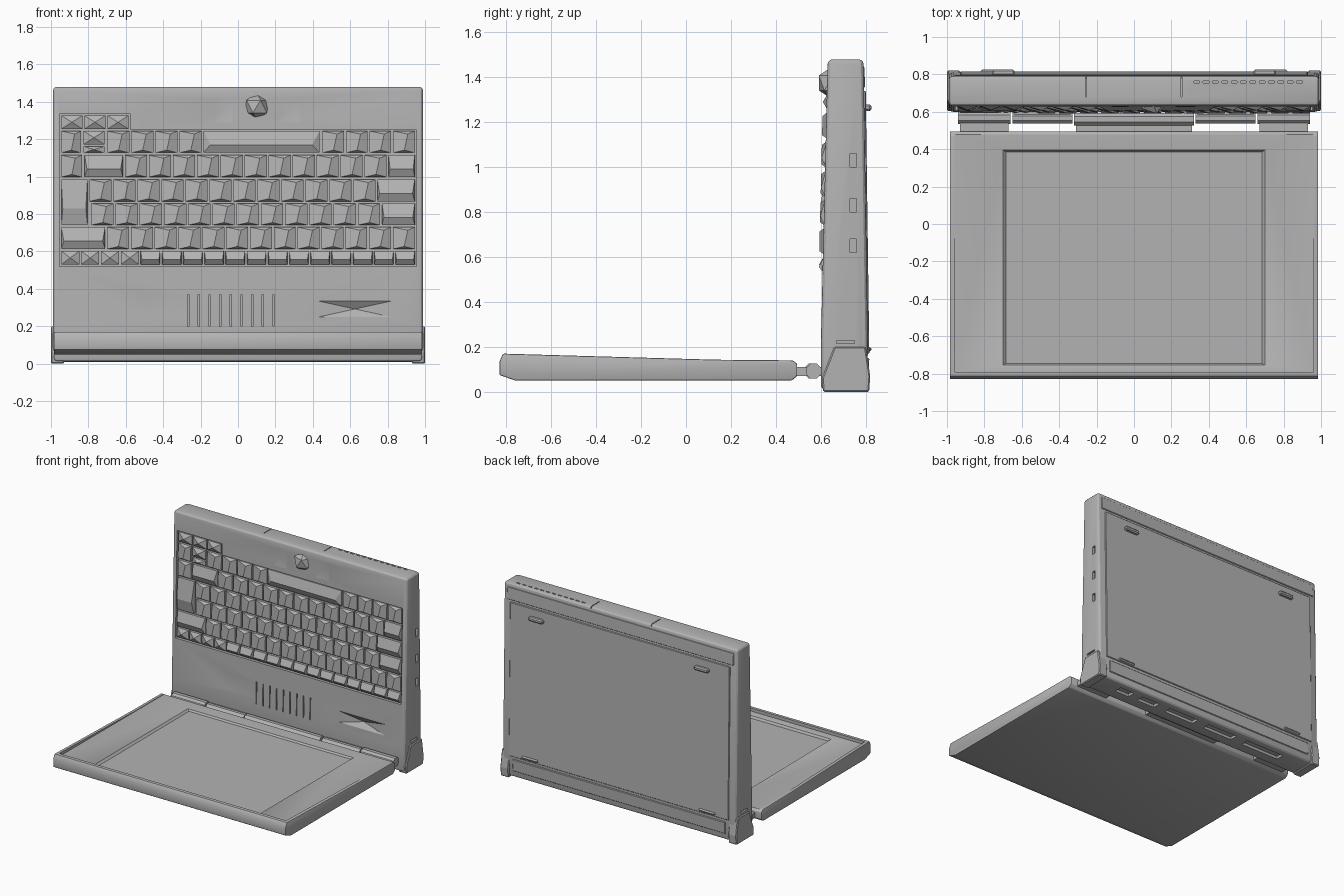
import bpy, bmesh, math
from mathutils import Vector

old = bpy.data.objects.get("Cube")
if old:
    bpy.data.objects.remove(old, do_unlink=True)

grey = bpy.data.materials.new("plain grey")
grey.use_nodes = True
grey.diffuse_color = (0.45, 0.45, 0.45, 1)
grey.node_tree.nodes["Principled BSDF"].inputs["Base Color"].default_value = (0.45, 0.45, 0.45, 1)


def finish(name, bm):
    bmesh.ops.recalc_face_normals(bm, faces=bm.faces)
    mesh = bpy.data.meshes.new(name)
    bm.to_mesh(mesh)
    bm.free()
    mesh.materials.append(grey)
    ob = bpy.data.objects.new(name, mesh)
    bpy.context.collection.objects.link(ob)
    return ob


def activate(ob):
    bpy.ops.object.select_all(action='DESELECT')
    ob.select_set(True)
    bpy.context.view_layer.objects.active = ob


def bevel(ob, width, segments=2):
    mod = ob.modifiers.new("bevel", 'BEVEL')
    mod.width, mod.segments = width, segments
    activate(ob)
    bpy.ops.object.modifier_apply(modifier=mod.name)


def smooth(ob):
    activate(ob)
    bpy.ops.object.shade_smooth_by_angle(angle=math.radians(25))


def cut(ob, bm):
    cutter = finish("cutter", bm)
    cutter.hide_render = True
    mod = ob.modifiers.new("cut", 'BOOLEAN')
    mod.operation, mod.solver, mod.object = 'DIFFERENCE', 'EXACT', cutter
    activate(ob)
    bpy.ops.object.modifier_apply(modifier=mod.name)
    bpy.data.objects.remove(cutter, do_unlink=True)


def rings(bm, loops):
    """Bridge closed loops of equal length and cap both ends."""
    vs = [[bm.verts.new(p) for p in loop] for loop in loops]
    n = len(vs[0])
    for a, b in zip(vs, vs[1:]):
        for i in range(n):
            bm.faces.new((a[i], a[(i + 1) % n], b[(i + 1) % n], b[i]))
    bm.faces.new(vs[0])
    bm.faces.new(vs[-1])


def box(bm, x0, x1, y0, y1, z0, z1):
    rings(bm, [[(x0, y0, z), (x1, y0, z), (x1, y1, z), (x0, y1, z)] for z in (z0, z1)])


def extrude_x(bm, profile, x0, x1):
    rings(bm, [[(x, y, z) for y, z in profile] for x in (x0, x1)])


def face_y(z):
    """Depth of the gently sloping keyboard face."""
    return 0.60 + 0.024 * (z - 0.2)


def ridge(bm, x0, x1, z0, z1, kind, back, top, mid=0.0):
    """Rectangular block whose outer end rises to a ridge or a point."""
    w, h = x1 - x0, z1 - z0
    ends = {"wide": ((0.06, 0.36), (0.94, 0.36)),
            "point": ((0.5, 0.5), (0.5, 0.5)),
            "key": ((0.52, 0.12), (0.68, 0.86))}[kind]
    rect = [(x0, z0), (x1, z0), (x1, z1), (x0, z1)]
    a = [bm.verts.new((x, face_y(z) + back, z)) for x, z in rect]
    b = [bm.verts.new((x, face_y(z) + mid, z)) for x, z in rect]
    p, q = [bm.verts.new((x0 + u * w, face_y(z0 + v * h) + top, z0 + v * h)) for u, v in ends]
    bm.faces.new(a)
    for i in range(4):
        j = (i + 1) % 4
        bm.faces.new((a[i], a[j], b[j], b[i]))
    if kind == "wide":
        groups = ((b[0], b[1], q, p), (b[1], b[2], q), (b[2], b[3], p, q), (b[3], b[0], p))
    else:
        groups = ((b[0], b[1], p), (b[1], b[2], q, p), (b[2], b[3], q), (b[3], b[0], p, q))
    for g in groups:
        bm.faces.new(g)
    if kind == "point":
        bmesh.ops.remove_doubles(bm, verts=[p, q], dist=1e-5)


# Upright keyboard case
bm = bmesh.new()
extrude_x(bm, [(0.60, 0.01), (0.805, 0.01), (0.81, 0.2), (0.79, 1.48), (face_y(1.48), 1.48), (0.60, 0.2)], -0.99, 0.99)
case = finish("keyboard_case", bm)
bevel(case, 0.022, 3)

# Keyboard well and the arrow key notch
bm = bmesh.new()
for x0, x1, z0, z1 in ((-0.955, 0.955, 0.52, 1.25), (-0.955, -0.575, 1.2, 1.335)):
    rings(bm, [[(x0, face_y(z) + d, z) if s < 0 else (x1, face_y(z) + d, z)
                for s, z in ((-1, z0), (1, z0), (1, z1), (-1, z1))] for d in (-0.05, 0.022)])
    cut(case, bm)
    bm = bmesh.new()

# Palm rest hollows, click wings, grille slots
ridge(bm, 0.43, 0.82, 0.25, 0.335, "point", -0.03, 0.03)
ridge(bm, -0.5, -0.28, 0.25, 0.37, "point", -0.03, 0.02)
ridge(bm, -0.12, -0.03, 1.29, 1.42, "point", -0.03, 0.012)
ridge(bm, 0.22, 0.33, 1.29, 1.42, "point", -0.03, 0.012)
for i in range(9):
    x = -0.27 + i * 0.057
    box(bm, x, x + 0.007, 0.55, 0.615, 0.2, 0.37)
# Top door seams, side slots and underside ports
for x in (-0.26, 0.25):
    box(bm, x, x + 0.006, 0.68, 0.85, 1.465, 1.6)
for i in range(12):
    x = 0.32 + i * 0.05
    box(bm, x, x + 0.03, 0.755, 0.765, 1.465, 1.6)
for s in (-1, 1):
    a, b = sorted((s * 0.975, s * 1.1))
    box(bm, a, b, 0.67, 0.75, 0.215, 0.228)
for z in (0.62, 0.8, 1.0):
    box(bm, 0.97, 1.1, 0.73, 0.76, z, z + 0.06)
for x0, x1 in ((-0.72, -0.4), (-0.3, -0.05), (0.05, 0.3), (0.4, 0.55), (0.63, 0.75)):
    box(bm, x0, x1, 0.69, 0.75, -0.1, 0.03)
cut(case, bm)
smooth(case)

# Corner feet at the hinge edge
bm = bmesh.new()
for s in (-1, 1):
    a, b = sorted((s * 0.93, s * 1.0))
    extrude_x(bm, [(0.61, 0.0), (0.815, 0.0), (0.82, 0.07), (0.80, 0.2), (0.66, 0.2), (0.605, 0.06)], a, b)
feet = finish("corner_feet", bm)
bevel(feet, 0.006, 1)

# Underside panel, lower strip and pads on the back
bm = bmesh.new()
extrude_x(bm, [(0.79, 0.17), (0.816, 0.17), (0.800, 1.34), (0.78, 1.34)], -0.93, 0.93)
extrude_x(bm, [(0.79, 0.06), (0.812, 0.06), (0.816, 0.15), (0.79, 0.15)], -0.9, 0.9)
extrude_x(bm, [(0.78, 1.355), (0.798, 1.355), (0.793, 1.45), (0.78, 1.45)], -0.96, 0.96)
panel = finish("back_panel", bm)
bevel(panel, 0.004, 1)
bm = bmesh.new()
for s in (-1, 1):
    box(bm, s * 0.7 - 0.06, s * 0.7 + 0.06, 0.79, 0.825, 1.25, 1.28)
    box(bm, s * 0.75 - 0.07, s * 0.75 + 0.07, 0.80, 0.826, 0.18, 0.2)
pads = finish("back_pads", bm)
bevel(pads, 0.008, 1)

# Key rows: bottom, top, then runs of (kind, left, right, count)
rows = [
    (1.252, 1.33, [("point", -0.95, -0.58, 3)]),
    (1.125, 1.247, [("key", -0.95, -0.835, 1), ("key", -0.705, -0.19, 4),
                    ("wide", -0.19, 0.44, 1), ("key", 0.445, 0.95, 4)]),
    (1.17, 1.247, [("point", -0.83, -0.71, 1)]),
    (1.125, 1.165, [("point", -0.83, -0.71, 1)]),
    (0.995, 1.118, [("key", -0.95, -0.83, 1), ("wide", -0.825, -0.61, 1),
                    ("key", -0.61, 0.8, 11), ("wide", 0.8, 0.95, 1)]),
    (0.865, 0.988, [("key", -0.80, 0.74, 12), ("wide", 0.74, 0.95, 1)]),
    (0.738, 0.988, [("wide", -0.95, -0.80, 1)]),
    (0.738, 0.86, [("key", -0.79, 0.765, 12), ("wide", 0.765, 0.95, 1)]),
    (0.61, 0.733, [("wide", -0.95, -0.705, 1), ("key", -0.705, 0.95, 13)]),
    (0.527, 0.605, [("point", -0.95, -0.525, 4), ("wide", -0.525, 0.95, 13)]),
]
for n, (z0, z1, runs) in enumerate(rows):
    bm = bmesh.new()
    for kind, x0, x1, count in runs:
        w = (x1 - x0) / count
        for i in range(count):
            ridge(bm, x0 + i * w + 0.005, x0 + (i + 1) * w - 0.005, z0 + 0.003, z1 - 0.003,
                  kind, 0.03, -0.017, 0.004)
    finish("key_row_%d" % (n + 1), bm)

# Pointing ball in its socket ring
bm = bmesh.new()
bmesh.ops.create_icosphere(bm, subdivisions=1, radius=0.075)
bmesh.ops.translate(bm, verts=bm.verts, vec=Vector((0.1, 0.655, 1.375)))
finish("pointing_ball", bm)

# Screen lid lying flat
bm = bmesh.new()
extrude_x(bm, [(-0.83, 0.075), (-0.76, 0.05), (0.47, 0.05), (0.495, 0.07), (0.495, 0.125),
               (0.475, 0.14), (0.13, 0.143), (-0.815, 0.17), (-0.83, 0.135)], -0.985, 0.985)
lid = finish("screen_lid", bm)
bevel(lid, 0.006, 2)


def lid_ring(x, y0, y1, z0, z1):
    return [(-x, y0, z0), (x, y0, z0), (x, y1, z1), (-x, y1, z1)]


# Sunken bezel sloping to the screen
bm = bmesh.new()
rings(bm, [lid_ring(0.96, -0.79, 0.485, 0.3, 0.3), lid_ring(0.96, -0.79, 0.485, 0.146, 0.137),
           lid_ring(0.70, -0.755, 0.395, 0.132, 0.128), lid_ring(0.685, -0.745, 0.385, 0.116, 0.116)])
cut(lid, bm)
smooth(lid)

# Hinge barrels and the tabs joining them to the lid
bm = bmesh.new()
for x0, x1, y, r in ((-0.32, 0.32, 0.56, 0.036), (-0.65, -0.33, 0.565, 0.03), (0.33, 0.65, 0.565, 0.03),
                     (-0.94, -0.66, 0.568, 0.036), (0.66, 0.94, 0.568, 0.036)):
    ring = [(y + r * math.cos(math.tau * (k + 0.5) / 8), 0.092 + r * math.sin(math.tau * (k + 0.5) / 8))
            for k in range(8)]
    extrude_x(bm, ring, x0, x1)
finish("hinge_barrels", bm)
bm = bmesh.new()
box(bm, -0.31, 0.31, 0.48, 0.55, 0.07, 0.105)
for s in (-1, 1):
    box(bm, s * 0.8 - 0.13, s * 0.8 + 0.13, 0.48, 0.55, 0.07, 0.11)
    box(bm, s * 0.49 - 0.15, s * 0.49 + 0.15, 0.57, 0.62, 0.07, 0.11)
finish("hinge_tabs", bm)
